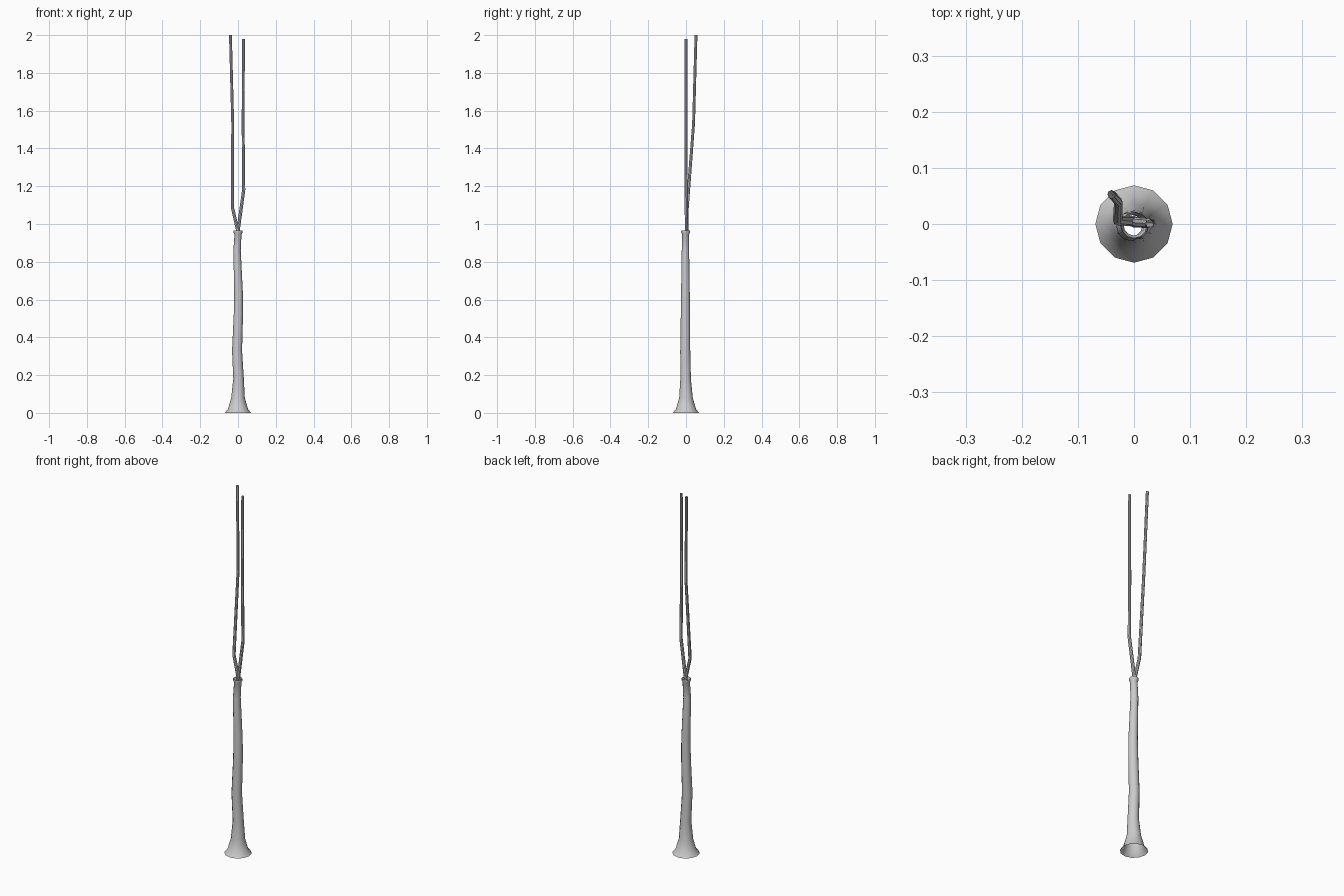
import bpy, bmesh, math

if "Cube" in bpy.data.objects:
    bpy.data.objects.remove(bpy.data.objects["Cube"])


def tube(name, rings, sides):
    """Open tube lofted through horizontal rings given as (x, y, z, radius)."""
    bm = bmesh.new()
    loops = []
    for x, y, z, r in rings:
        loops.append([bm.verts.new((x + r * math.cos(2 * math.pi * i / sides),
                                    y + r * math.sin(2 * math.pi * i / sides), z))
                      for i in range(sides)])
    for a, b in zip(loops, loops[1:]):
        for i in range(sides):
            j = (i + 1) % sides
            bm.faces.new((a[i], a[j], b[j], b[i]))
    mesh = bpy.data.meshes.new(name)
    bm.to_mesh(mesh)
    bm.free()
    obj = bpy.data.objects.new(name, mesh)
    bpy.context.collection.objects.link(obj)
    bpy.ops.object.select_all(action='DESELECT')
    obj.select_set(True)
    bpy.context.view_layer.objects.active = obj
    bpy.ops.object.shade_smooth_by_angle(angle=math.radians(40))
    return obj


# Hollow trunk with flared foot and a small lip at the top
tube("trunk", [
    (0, 0, 0, 0.069),
    (0, 0, 0.02, 0.053),
    (0, 0, 0.08, 0.036),
    (0.003, -0.002, 0.18, 0.028),
    (-0.005, -0.004, 0.33, 0.0265),
    (0.002, -0.003, 0.52, 0.0245),
    (0.003, -0.003, 0.63, 0.023),
    (-0.005, -0.003, 0.86, 0.0195),
    (0, -0.002, 0.945, 0.0185),
    (0, -0.002, 0.955, 0.0235),
    (0, -0.002, 0.965, 0.023),
], 12)

# Left branch leans back as it rises
tube("left_branch", [
    (0.001, 0.005, 0.955, 0.009),
    (-0.029, 0.006, 1.085, 0.0085),
    (-0.028, 0.04, 1.53, 0.0075),
    (-0.040, 0.053, 2.0, 0.0075),
], 8)

# Right branch stays in the front plane
tube("right_branch", [
    (-0.001, 0.003, 0.955, 0.009),
    (0.030, 0.001, 1.18, 0.0085),
    (0.027, 0.0, 1.53, 0.0075),
    (0.029, 0.0, 1.98, 0.0075),
], 8)
